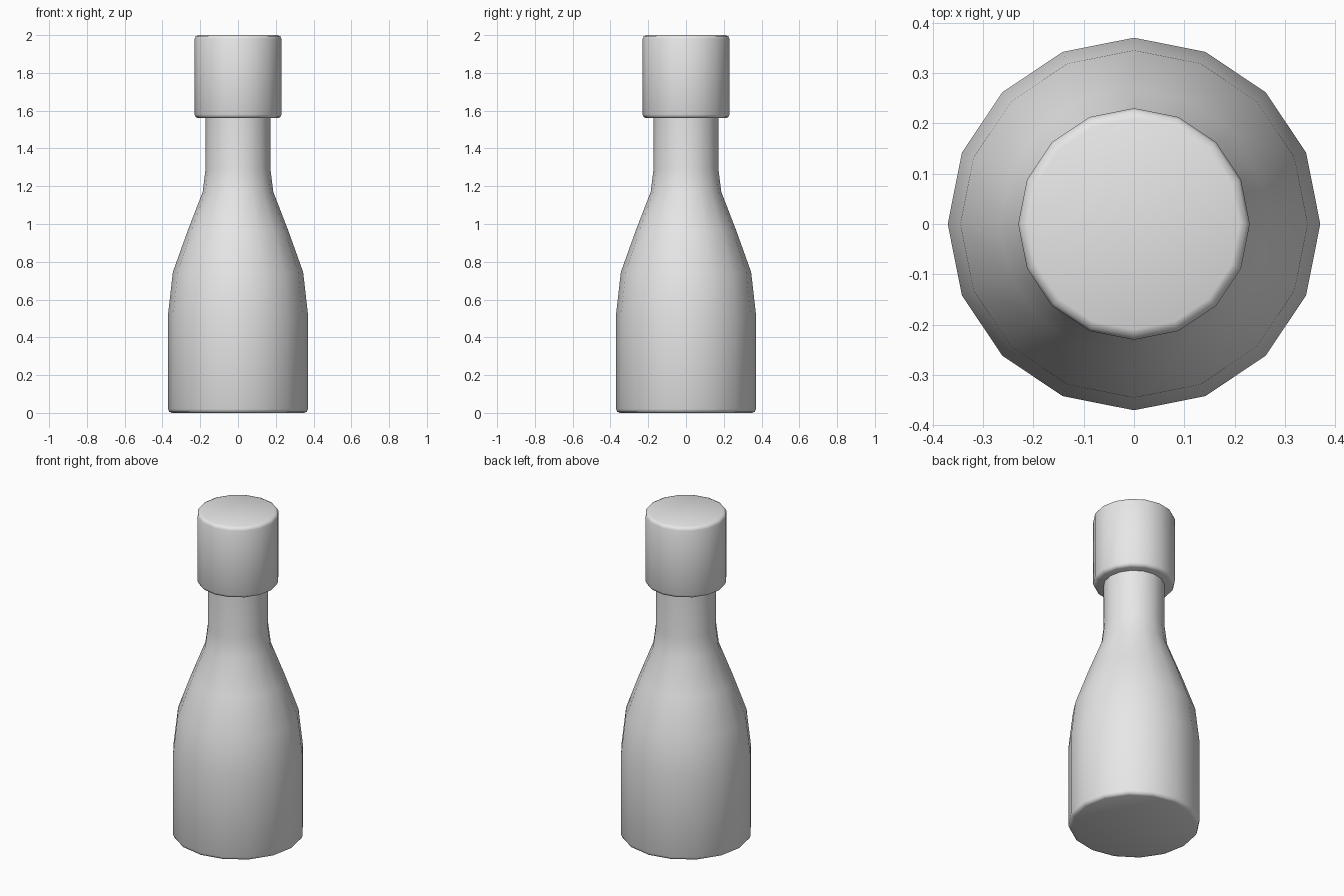
import bpy
import bmesh
from math import cos, sin, tau, radians

cube = bpy.data.objects.get("Cube")
if cube:
    bpy.data.objects.remove(cube, do_unlink=True)

SIDES = 16

grey = bpy.data.materials.new("plain_grey")
grey.use_nodes = True
grey.diffuse_color = (0.8, 0.8, 0.8, 1)
grey.node_tree.nodes["Principled BSDF"].inputs["Base Color"].default_value = (0.8, 0.8, 0.8, 1)


def turned_part(name, profile):
    """Closed solid of revolution from (radius, height) pairs, bottom to top."""
    bm = bmesh.new()
    rings = [[bm.verts.new((r * cos(tau * i / SIDES), r * sin(tau * i / SIDES), z))
              for i in range(SIDES)] for r, z in profile]
    for low, high in zip(rings, rings[1:]):
        for i in range(SIDES):
            j = (i + 1) % SIDES
            bm.faces.new((low[i], low[j], high[j], high[i]))
    bm.faces.new(rings[0][::-1])
    bm.faces.new(rings[-1])
    mesh = bpy.data.meshes.new(name)
    bm.to_mesh(mesh)
    bm.free()
    mesh.materials.append(grey)
    obj = bpy.data.objects.new(name, mesh)
    bpy.context.collection.objects.link(obj)
    bpy.ops.object.select_all(action='DESELECT')
    obj.select_set(True)
    bpy.context.view_layer.objects.active = obj
    bpy.ops.object.shade_smooth_by_angle(angle=radians(60))
    return obj


# Body with bevelled base, sloping shoulder and straight neck
turned_part("bottle_body", [
    (0.35, 0), (0.364, 0.006), (0.37, 0.02), (0.37, 0.525), (0.345, 0.745),
    (0.267, 0.963), (0.187, 1.17), (0.172, 1.29), (0.172, 1.6)])

# Wide cap with softened rims
turned_part("bottle_cap", [
    (0.21, 1.56), (0.224, 1.566), (0.23, 1.58),
    (0.23, 1.98), (0.224, 1.994), (0.21, 2.0)])
